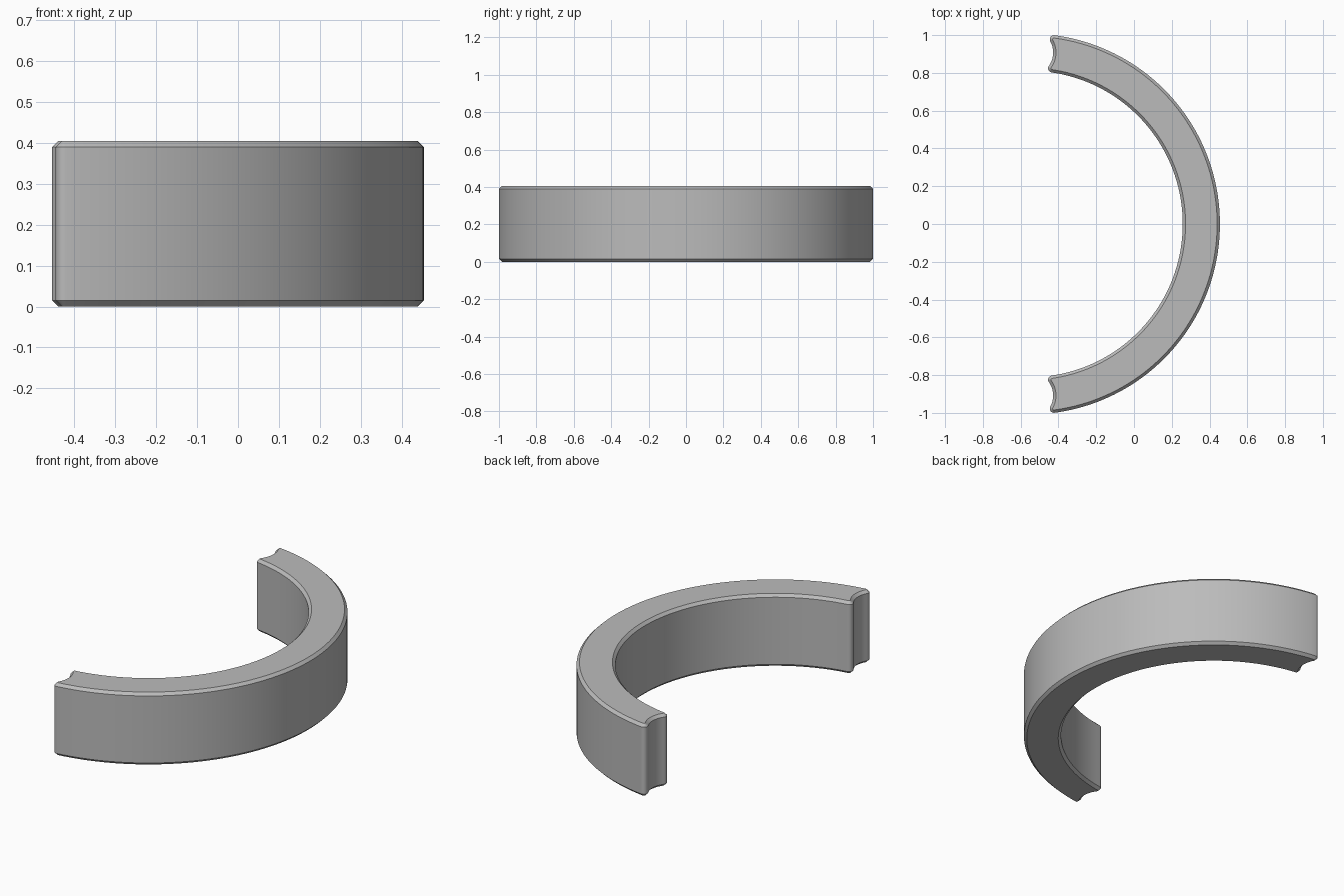
import bpy, bmesh, math
from mathutils import Vector

if "Cube" in bpy.data.objects:
    bpy.data.objects.remove(bpy.data.objects["Cube"], do_unlink=True)

HEIGHT, CHAMFER = 0.405, 0.015
CENTRE = Vector((-0.553, 0.0))        # centre of the curved band
R_OUT, R_IN = 1.008, 0.811
R_CORNER, R_GROOVE = 0.022, 0.122     # rounded end corners, hollow end face

# Circle centres for the two end corners and the hollow between them
K_OUT, K_IN = Vector((-0.424, 0.9775)), Vector((-0.433, 0.824))
half_chord = (K_OUT - K_IN) / 2
reach = math.sqrt((R_GROOVE + R_CORNER) ** 2 - half_chord.length_squared)
side = Vector((-half_chord.y, half_chord.x)).normalized()
GROOVE = (K_OUT + K_IN) / 2 + side * reach


def angle(a, b):
    d = b - a
    return math.atan2(d.y, d.x)


def arc(centre, radius, start, end, n):
    """n points along an arc, leaving out its last point."""
    return [centre + radius * Vector((math.cos(t), math.sin(t)))
            for t in (start + (end - start) * i / n for i in range(n))]


def outline(d):
    """Closed outline of the band, shrunk inwards by d."""
    a_out, a_in = angle(CENTRE, K_OUT), angle(CENTRE, K_IN)
    to_groove_out = angle(K_OUT, GROOVE) % math.tau
    to_groove_in = angle(K_IN, GROOVE) % math.tau
    half = arc(CENTRE, R_OUT - d, 0, a_out, 48)
    half += arc(K_OUT, R_CORNER - d, a_out, to_groove_out, 8)
    half += arc(GROOVE, R_GROOVE + d, angle(GROOVE, K_OUT), angle(GROOVE, K_IN), 12)
    half += arc(K_IN, R_CORNER - d, to_groove_in, a_in + math.pi, 8)
    half += arc(CENTRE, R_IN + d, a_in, 0, 48)
    half.append(CENTRE + Vector((R_IN + d, 0)))
    # Mirror to the front half, without repeating the two points on the axis
    return half + [Vector((p.x, -p.y)) for p in reversed(half[1:-1])]


# Stack the outlines: bottom chamfer, wall, top chamfer
bm = bmesh.new()
rings = []
for z, d in ((0, CHAMFER), (CHAMFER, 0), (HEIGHT - CHAMFER, 0), (HEIGHT, CHAMFER)):
    rings.append([bm.verts.new((p.x, p.y, z)) for p in outline(d)])
count = len(rings[0])
for low, high in zip(rings, rings[1:]):
    for i in range(count):
        j = (i + 1) % count
        bm.faces.new((low[i], low[j], high[j], high[i]))

# Flat caps: strips across the band, mirrored pairs of points
bm.faces.new(rings[-1])
bm.faces.new(list(reversed(rings[0])))
bmesh.ops.recalc_face_normals(bm, faces=bm.faces)

mesh = bpy.data.meshes.new("half_ring")
bm.to_mesh(mesh)
bm.free()
ring = bpy.data.objects.new("half_ring", mesh)
bpy.context.collection.objects.link(ring)

# Plain grey material
grey = bpy.data.materials.new("grey")
grey.use_nodes = True
colour = (0.5, 0.5, 0.5, 1.0)
grey.diffuse_color = colour
grey.node_tree.nodes["Principled BSDF"].inputs["Base Color"].default_value = colour
mesh.materials.append(grey)

# Smooth curves with crisp chamfer edges
bpy.ops.object.select_all(action="DESELECT")
ring.select_set(True)
bpy.context.view_layer.objects.active = ring
bpy.ops.object.shade_smooth_by_angle(angle=math.radians(30))
